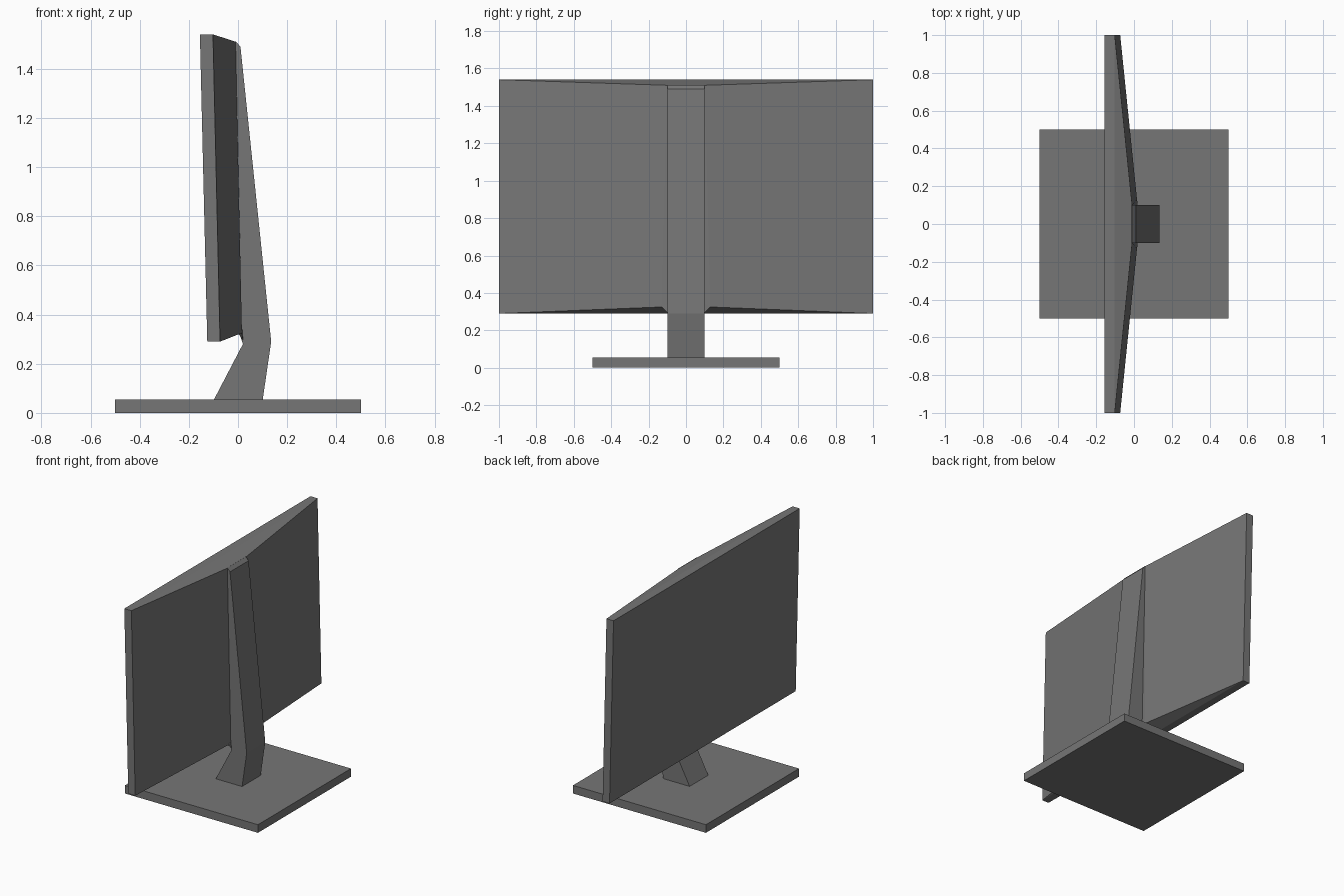
import bpy, bmesh

if "Cube" in bpy.data.objects:
    bpy.data.objects.remove(bpy.data.objects["Cube"])

grey = bpy.data.materials.new("dark grey plastic")
grey.diffuse_color = (0.18, 0.18, 0.18, 1)
grey.use_nodes = True
grey.node_tree.nodes["Principled BSDF"].inputs["Base Color"].default_value = grey.diffuse_color


def finish(name, bm):
    bmesh.ops.recalc_face_normals(bm, faces=bm.faces)
    mesh = bpy.data.meshes.new(name)
    bm.to_mesh(mesh)
    bm.free()
    mesh.materials.append(grey)
    obj = bpy.data.objects.new(name, mesh)
    bpy.context.collection.objects.link(obj)
    return obj


def extrude_profile(name, profile, half):
    """Extrude an x-z outline along y, from -half to half."""
    bm = bmesh.new()
    face = bm.faces.new([bm.verts.new((x, -half, z)) for x, z in profile])
    moved = bmesh.ops.extrude_face_region(bm, geom=[face])["geom"]
    bmesh.ops.translate(bm, vec=(0, 2 * half, 0),
                        verts=[v for v in moved if isinstance(v, bmesh.types.BMVert)])
    return finish(name, bm)


def mirrored_hull(name, points):
    """Convex solid through points mirrored across y = 0."""
    bm = bmesh.new()
    for x, y, z in points:
        for s in (-1, 1):
            bm.verts.new((x, s * y, z))
    res = bmesh.ops.convex_hull(bm, input=bm.verts)
    loose = [v for v in bm.verts if not v.link_faces]
    bmesh.ops.delete(bm, geom=loose, context='VERTS')
    bmesh.ops.dissolve_limit(bm, angle_limit=0.02, verts=bm.verts, edges=bm.edges)
    return finish(name, bm)


# Square foot plate
extrude_profile("base", [(-0.5, 0), (0.5, 0), (0.5, 0.055), (-0.5, 0.055)], 0.5)

# Bent stand running up the back of the screen
extrude_profile("stand", [(-0.1, 0.05), (0.1, 0.05), (0.135, 0.29), (0.01, 1.49),
                          (-0.01, 1.512), (-0.03, 1.5), (0.0, 0.34), (0.02, 0.28)], 0.1)

# Tilted screen: flat front, thin rim, back swelling towards the middle
mirrored_hull("screen", [(-0.155, 1, 1.54), (-0.125, 1, 0.29),
                         (-0.102, 1, 1.54), (-0.073, 1, 0.29),
                         (-0.01, 0.1, 1.51), (0.016, 0.13, 0.325)])

# Small web joining the screen bottom to the stand
mirrored_hull("stand_web", [(0.016, 0.13, 0.325), (0.02, 0.1, 0.295),
                            (0.0, 0.12, 0.325), (0.018, 0.1, 0.34)])
